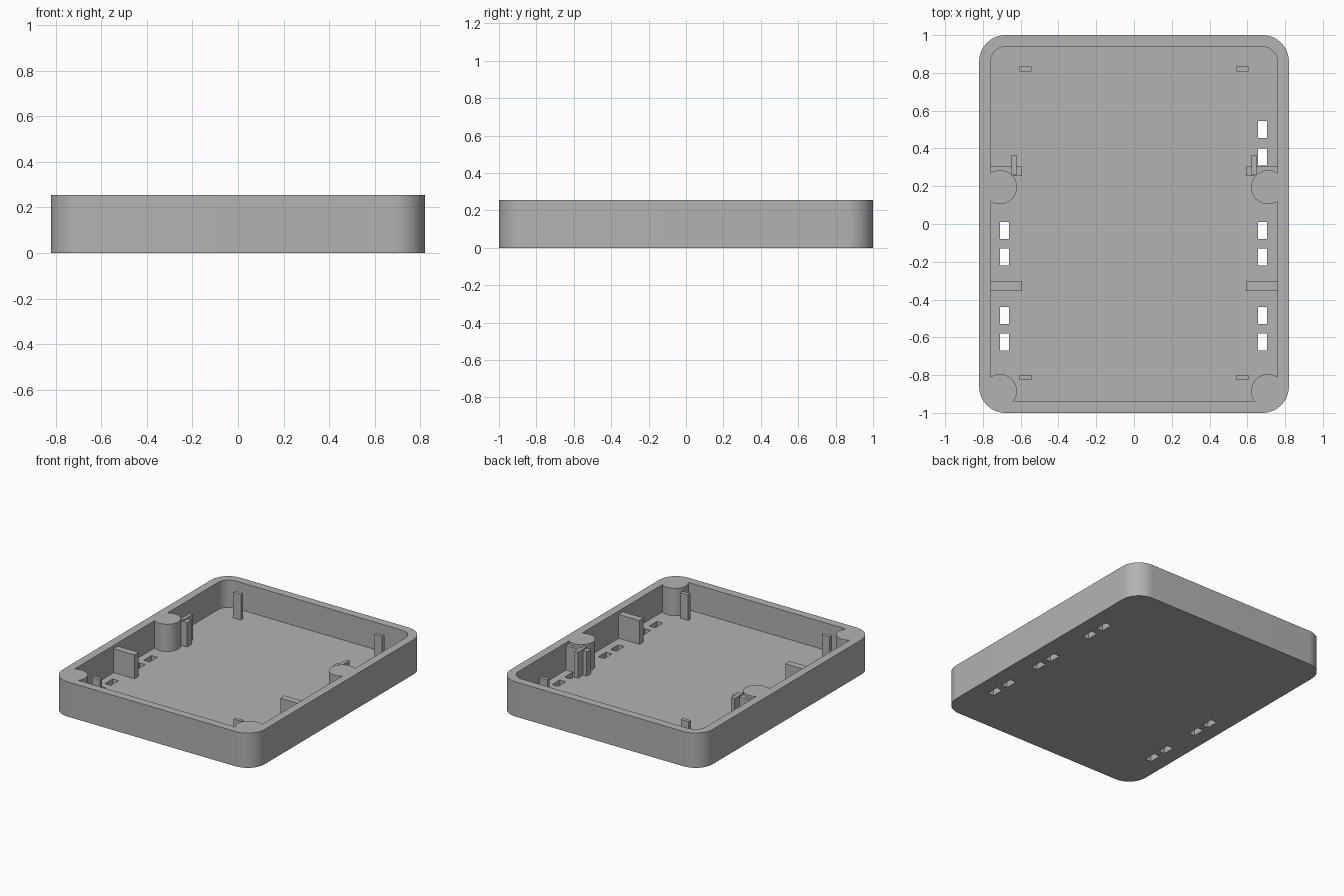
import bpy
import bmesh
import math

if "Cube" in bpy.data.objects:
    bpy.data.objects.remove(bpy.data.objects["Cube"])

HEIGHT, FLOOR = 0.255, 0.055

grey = bpy.data.materials.new("plastic_grey")
grey.use_nodes = True
colour = (0.45, 0.45, 0.45, 1)
grey.diffuse_color = colour
grey.node_tree.nodes["Principled BSDF"].inputs["Base Color"].default_value = colour


def prism(name, outline, z0, z1):
    """Extrude a counter-clockwise outline from z0 up to z1."""
    bm = bmesh.new()
    low = [bm.verts.new((x, y, z0)) for x, y in outline]
    high = [bm.verts.new((x, y, z1)) for x, y in outline]
    bm.faces.new(low[::-1])
    bm.faces.new(high)
    n = len(outline)
    for i in range(n):
        j = (i + 1) % n
        bm.faces.new((low[i], low[j], high[j], high[i]))
    mesh = bpy.data.meshes.new(name)
    bm.to_mesh(mesh)
    bm.free()
    mesh.materials.append(grey)
    obj = bpy.data.objects.new(name, mesh)
    bpy.context.collection.objects.link(obj)
    return obj


def rounded(hx, hy, r, steps=16):
    """Rounded rectangle outline."""
    points = []
    for k, (sx, sy) in enumerate(((1, 1), (-1, 1), (-1, -1), (1, -1))):
        for i in range(steps + 1):
            a = math.pi / 2 * (k + i / steps)
            points.append((sx * (hx - r) + r * math.cos(a),
                           sy * (hy - r) + r * math.sin(a)))
    return points


def circle(cx, cy, r, n=48):
    return [(cx + r * math.cos(math.tau * i / n),
             cy + r * math.sin(math.tau * i / n)) for i in range(n)]


def box(name, xa, xb, ya, yb, z0, z1):
    x0, x1 = sorted((xa, xb))
    return prism(name, [(x0, ya), (x1, ya), (x1, yb), (x0, yb)], z0, z1)


def combine(target, tool, operation):
    """Apply a boolean and discard the tool."""
    tool.hide_render = True
    mod = target.modifiers.new("combine", "BOOLEAN")
    mod.operation = operation
    mod.solver = "EXACT"
    mod.object = tool
    bpy.context.view_layer.objects.active = target
    bpy.ops.object.modifier_apply(modifier=mod.name)
    bpy.data.objects.remove(tool)


# Open tray with rounded corners
tray = prism("tray", rounded(0.82, 1.0, 0.14), 0, HEIGHT)
combine(tray, prism("cavity", rounded(0.76, 0.94, 0.085), FLOOR, 0.4), "DIFFERENCE")

# Round bosses merged into the walls
for side in (-1, 1):
    for y in (0.195, -0.885):
        combine(tray, prism("boss", circle(side * 0.71, y, 0.09), 0.02, HEIGHT), "UNION")

# Vent slots through the floor, with one more pair on the left
vents = [(side, y) for side in (-1, 1) for y in (-0.035, -0.175, -0.485, -0.625)]
vents += [(1, 0.5), (1, 0.355)]
for side, y in vents:
    x = 0.68 if side > 0 else -0.685
    combine(tray, box("vent", x - 0.024, x + 0.024, y - 0.045, y + 0.045, -0.1, 0.15),
            "DIFFERENCE")

bpy.ops.object.select_all(action="DESELECT")
tray.select_set(True)
bpy.context.view_layer.objects.active = tray
bpy.ops.object.shade_smooth_by_angle(angle=math.radians(30))

# Ribs, clips and corner posts on both sides
BASE = FLOOR - 0.01
for side, label in ((-1, "right"), (1, "left")):
    box(label + "_front_rib", side * 0.77, side * 0.592, -0.355, -0.305, BASE, 0.23)
    box(label + "_back_rib", side * 0.77, side * 0.592, 0.255, 0.305, BASE, 0.235)
    box(label + "_clip", side * 0.648, side * 0.622, 0.26, 0.365, BASE, 0.245)
    for y, end in ((-0.812, "front"), (0.82, "back")):
        box(f"{label}_{end}_post", side * 0.605, side * 0.542, y - 0.013, y + 0.013,
            BASE, 0.243)
